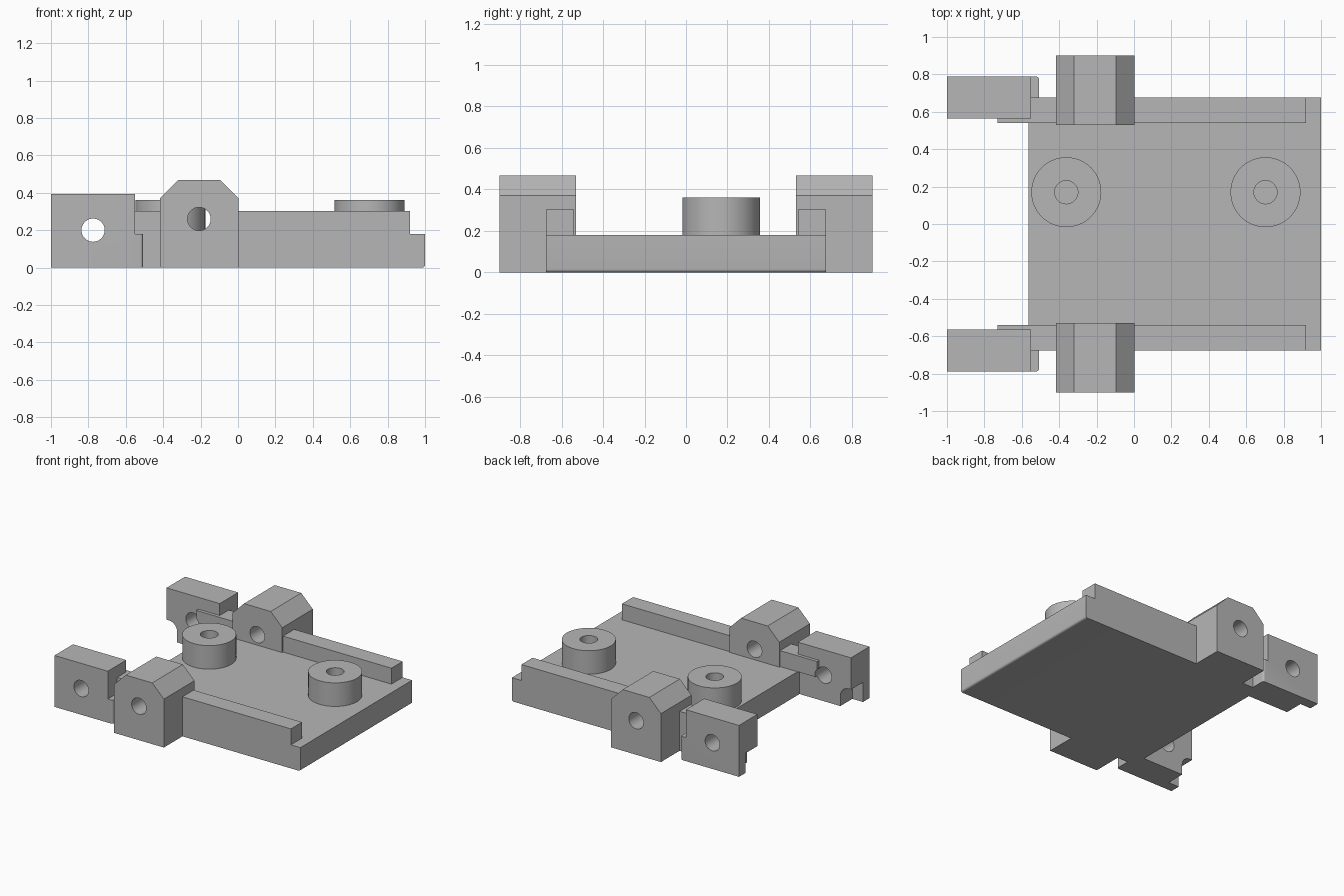
import bpy, bmesh
from math import radians
from mathutils import Matrix, Vector

if "Cube" in bpy.data.objects:
    bpy.data.objects.remove(bpy.data.objects["Cube"], do_unlink=True)

grey = bpy.data.materials.new("plain grey")
grey.use_nodes = True
tone = (0.47, 0.47, 0.47, 1)
grey.diffuse_color = tone
grey.node_tree.nodes["Principled BSDF"].inputs["Base Color"].default_value = tone


def finish(name, bm):
    """Turn a bmesh into a grey object."""
    bmesh.ops.recalc_face_normals(bm, faces=bm.faces)
    mesh = bpy.data.meshes.new(name)
    bm.to_mesh(mesh)
    bm.free()
    mesh.materials.append(grey)
    obj = bpy.data.objects.new(name, mesh)
    bpy.context.collection.objects.link(obj)
    return obj


def prism(name, profile, y0, y1, rounded=None, radius=0.015):
    """Extrude an XZ profile along y; round the edges chosen by a rule."""
    bm = bmesh.new()
    face = bm.faces.new([bm.verts.new((x, y0, z)) for x, z in profile])
    out = bmesh.ops.extrude_face_region(bm, geom=[face])
    moved = [v for v in out["geom"] if isinstance(v, bmesh.types.BMVert)]
    bmesh.ops.translate(bm, verts=moved, vec=(0, y1 - y0, 0))
    if rounded:
        edges = [e for e in bm.edges if all(rounded(v.co) for v in e.verts)]
        bmesh.ops.bevel(bm, geom=edges, offset=radius, segments=5,
                        affect="EDGES", profile=0.5)
    return finish(name, bm)


def rect(x0, x1, z0, z1):
    return [(x0, z0), (x1, z0), (x1, z1), (x0, z1)]


def cylinder(name, centre, radius, depth, along_y=False):
    bm = bmesh.new()
    bmesh.ops.create_cone(bm, cap_ends=True, segments=64, radius1=radius,
                          radius2=radius, depth=depth)
    if along_y:
        bmesh.ops.rotate(bm, verts=bm.verts, matrix=Matrix.Rotation(radians(90), 3, "X"))
    bmesh.ops.translate(bm, verts=bm.verts, vec=Vector(centre))
    return finish(name, bm)


def carve(obj, cutters=(), mirrored=False):
    """Cut holes, optionally mirror to the front side, and bake the result."""
    for cutter in cutters:
        mod = obj.modifiers.new("cut", "BOOLEAN")
        mod.operation, mod.solver, mod.object = "DIFFERENCE", "EXACT", cutter
    if mirrored:
        mod = obj.modifiers.new("mirror", "MIRROR")
        mod.use_axis = (False, True, False)
    graph = bpy.context.evaluated_depsgraph_get()
    mesh = bpy.data.meshes.new_from_object(obj.evaluated_get(graph))
    obj.modifiers.clear()
    obj.data = mesh
    parts.append(obj)


parts = []

# Base plate with softened corners on its free end
plate = prism("base_plate", rect(-0.565, 1, 0, 0.18), -0.675, 0.675,
              lambda c: c.x > 0.99 and 0 <= c.z <= 0.18)
parts.append(plate)

# Undo nothing on the plate: rails, brackets and lugs are built at the back and mirrored
bracket_hole = cylinder("bracket_hole", (-0.208, 0.7, 0.26), 0.062, 0.8, True)
lug_hole = cylinder("lug_hole", (-0.775, 0.7, 0.2), 0.062, 0.8, True)
pocket = prism("lug_pocket", rect(-1.1, -0.91, -0.1, 0.15), 0.5, 0.71,
               lambda c: c.x > -1 and c.z > 0.1, 0.07)

rails = prism("side_rails", rect(-0.73, 0.92, 0.18, 0.302), 0.54, 0.675)
carve(rails, [bracket_hole, lug_hole], True)

bracket_profile = [(-0.418, 0), (0.003, 0), (0.003, 0.37), (-0.095, 0.468),
                   (-0.32, 0.468), (-0.418, 0.37)]
brackets = prism("hinge_brackets", bracket_profile, 0.53, 0.9)
carve(brackets, [bracket_hole], True)

# Stepped end lugs with a pocket under the inner corner
lug_profile = [(-1, 0), (-0.508, 0), (-0.508, 0.18), (-0.55, 0.18),
               (-0.55, 0.393), (-1, 0.393)]
lugs = prism("end_lugs", lug_profile, 0.565, 0.788,
             lambda c: c.x > -0.52 and c.y > 0.7)
carve(lugs, [lug_hole, pocket], True)

# Round bosses with a bore
for name, x in (("right_boss", -0.362), ("left_boss", 0.703)):
    boss = cylinder(name, (x, 0.17, 0.27), 0.187, 0.18)
    bore = cylinder("bore", (x, 0.17, 0.29), 0.062, 0.3)
    carve(boss, [bore])
    bpy.data.objects.remove(bore, do_unlink=True)

for cutter in (bracket_hole, lug_hole, pocket):
    bpy.data.objects.remove(cutter, do_unlink=True)

# Smooth the round walls, keep machined edges sharp
bpy.ops.object.select_all(action="DESELECT")
for obj in parts:
    obj.select_set(True)
bpy.context.view_layer.objects.active = plate
bpy.ops.object.shade_smooth_by_angle(angle=radians(30))
